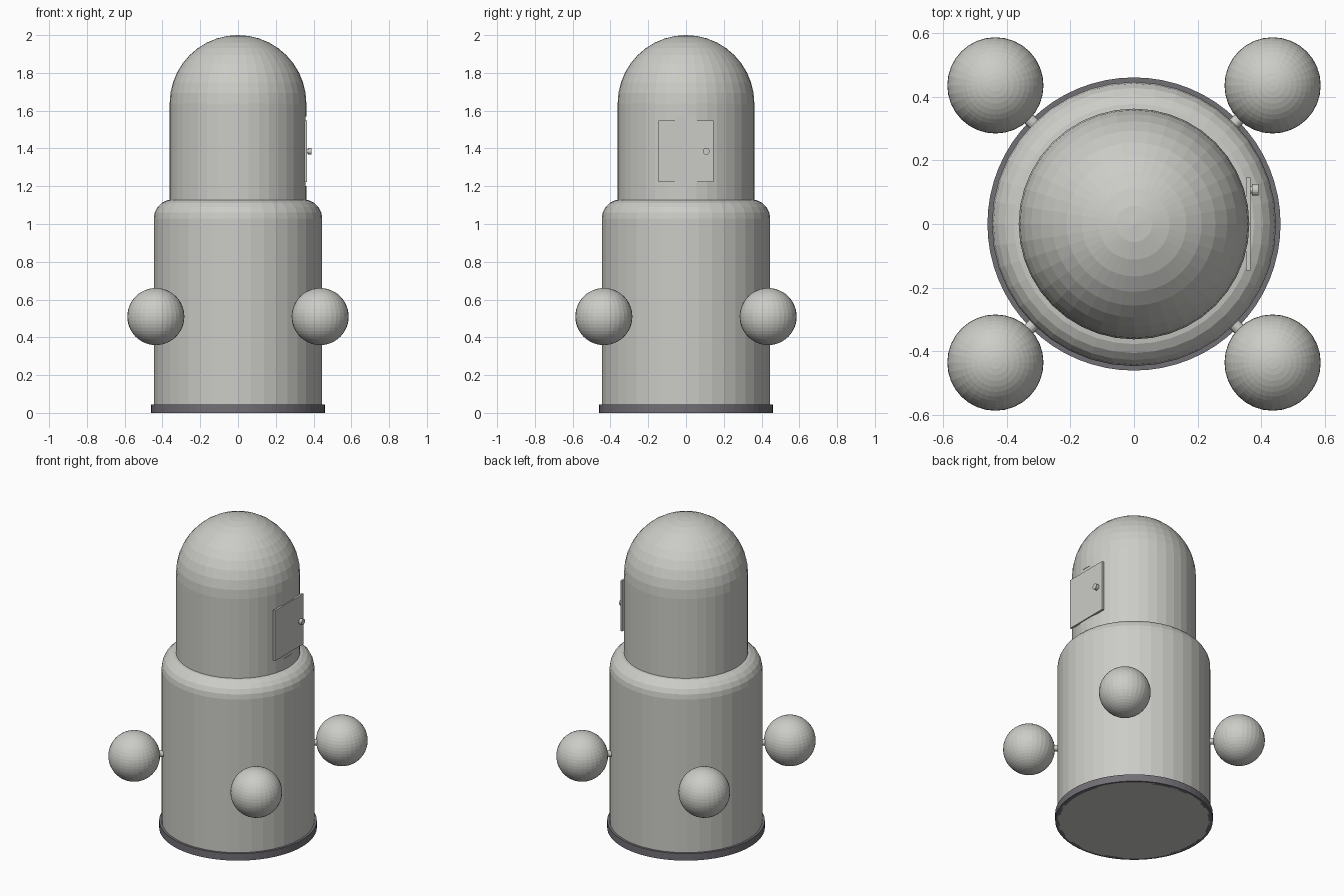
import bpy
import bmesh
import math
from mathutils import Vector

cube = bpy.data.objects.get("Cube")
if cube:
    bpy.data.objects.remove(cube, do_unlink=True)


def make_material(name, colour):
    mat = bpy.data.materials.new(name)
    mat.use_nodes = True
    mat.diffuse_color = colour
    bsdf = next(n for n in mat.node_tree.nodes if n.type == 'BSDF_PRINCIPLED')
    bsdf.inputs["Base Color"].default_value = colour
    return mat


GREY = make_material("light grey", (0.60, 0.60, 0.57, 1))
DARK = make_material("dark grey", (0.17, 0.16, 0.18, 1))


def add_object(name, bm, mat):
    bmesh.ops.recalc_face_normals(bm, faces=bm.faces)
    mesh = bpy.data.meshes.new(name)
    bm.to_mesh(mesh)
    bm.free()
    mesh.materials.append(mat)
    obj = bpy.data.objects.new(name, mesh)
    bpy.context.collection.objects.link(obj)
    return obj


def lathe(name, profile, mat, sides, closed=False):
    """Spin a (radius, height) profile around the z axis."""
    bm = bmesh.new()
    verts = [bm.verts.new((r, 0, z)) for r, z in profile]
    pairs = list(zip(verts, verts[1:]))
    if closed:
        pairs.append((verts[-1], verts[0]))
    edges = [bm.edges.new(p) for p in pairs]
    bmesh.ops.spin(bm, geom=verts + edges, cent=(0, 0, 0), axis=(0, 0, 1),
                   angle=math.tau, steps=sides, use_merge=True)
    bmesh.ops.remove_doubles(bm, verts=bm.verts, dist=1e-5)
    return add_object(name, bm, mat)


def arc(radius, centre_r, centre_z, steps):
    """Quarter round from the outer wall up to the top."""
    angles = [i * math.pi / 2 / steps for i in range(steps + 1)]
    return [(centre_r + radius * math.cos(a), centre_z + radius * math.sin(a))
            for a in angles]


def box(name, low, high, mat):
    bm = bmesh.new()
    bmesh.ops.create_cube(bm, size=1)
    low, high = Vector(low), Vector(high)
    for v in bm.verts:
        v.co = (low + high) / 2 + v.co * (high - low)
    return add_object(name, bm, mat)


def rod(name, start, end, radius, mat, sides=16):
    start, end = Vector(start), Vector(end)
    bm = bmesh.new()
    bmesh.ops.create_cone(bm, cap_ends=True, segments=sides, radius1=radius,
                          radius2=radius, depth=(end - start).length)
    turn = (end - start).to_track_quat('Z', 'Y')
    for v in bm.verts:
        v.co = (start + end) / 2 + turn @ v.co
    return add_object(name, bm, mat)


# Lower body with a rounded shoulder, and the rim around its foot
lathe("lower_body", [(0, 0), (0.446, 0)] + arc(0.1, 0.346, 1.03, 5)
      + [(0, 1.13)], GREY, 40)
lathe("base_rim", [(0.435, 0), (0.46, 0), (0.46, 0.045), (0.435, 0.045)],
      DARK, 64, closed=True)

# Upper body with a domed top
upper = lathe("upper_body", [(0, 1.1), (0.362, 1.1)]
              + arc(0.362, 0, 1.638, 10), GREY, 40)

# Shallow flat recess behind the door
cutter = box("recess_cutter", (0.358, -0.2, 1.2), (0.5, 0.2, 1.57), GREY)
cutter.hide_render = True
cut = upper.modifiers.new("recess", 'BOOLEAN')
cut.operation = 'DIFFERENCE'
cut.solver = 'EXACT'
cut.object = cutter
bpy.context.view_layer.objects.active = upper
bpy.ops.object.modifier_apply(modifier=cut.name)
bpy.data.objects.remove(cutter, do_unlink=True)

# Door and its knob
box("door", (0.352, -0.146, 1.223), (0.365, 0.146, 1.547), GREY)
rod("door_knob_stem", (0.36, 0.107, 1.385), (0.372, 0.107, 1.385), 0.011, GREY)
rod("door_knob", (0.37, 0.107, 1.385), (0.39, 0.107, 1.385), 0.018, GREY)

# Four balls on short diagonal pegs
for side, sx in (("left", 1), ("right", -1)):
    for end, sy in (("front", -1), ("back", 1)):
        centre = Vector((sx * 0.435, sy * 0.435, 0.51))
        bm = bmesh.new()
        bmesh.ops.create_uvsphere(bm, u_segments=32, v_segments=24,
                                  radius=0.151)
        bmesh.ops.translate(bm, verts=bm.verts, vec=centre)
        add_object(f"ball_{end}_{side}", bm, GREY)
        rod(f"peg_{end}_{side}", (sx * 0.3, sy * 0.3, 0.51),
            (sx * 0.34, sy * 0.34, 0.51), 0.019, GREY)
